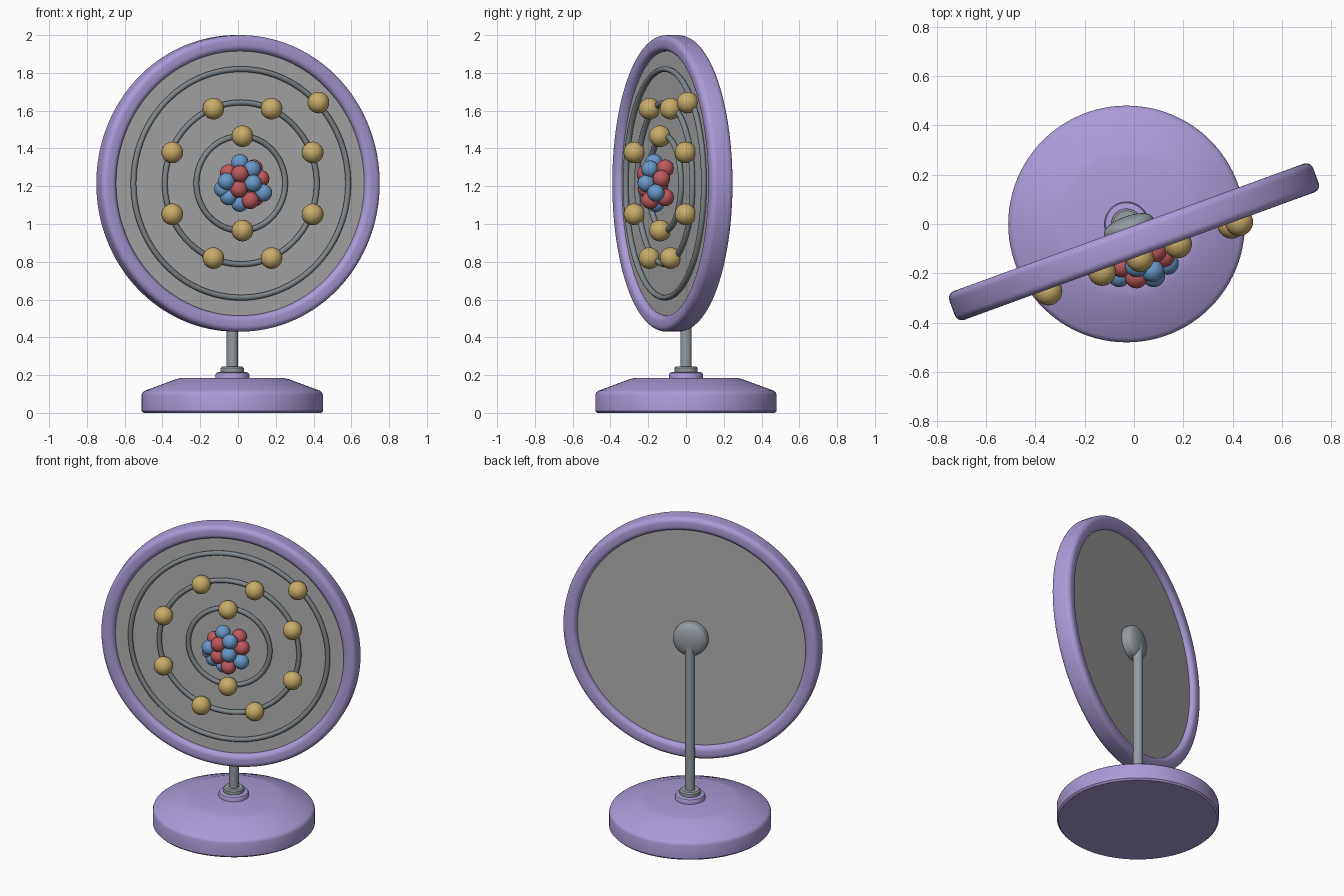
import bpy
import math
from mathutils import Matrix

cube = bpy.data.objects.get("Cube")
if cube:
    bpy.data.objects.remove(cube, do_unlink=True)


def material(name, rgb):
    mat = bpy.data.materials.new(name)
    mat.use_nodes = True
    mat.diffuse_color = (*rgb, 1)
    mat.node_tree.nodes["Principled BSDF"].inputs["Base Color"].default_value = (*rgb, 1)
    return mat


PURPLE = material("lavender plastic", (0.41, 0.33, 0.69))
PANEL = material("panel grey", (0.43, 0.43, 0.43))
METAL = material("steel grey", (0.30, 0.34, 0.37))
WIRE = material("dark steel", (0.22, 0.25, 0.27))
GOLD = material("gold", (0.58, 0.41, 0.14))
RED = material("red", (0.52, 0.10, 0.11))
BLUE = material("blue", (0.14, 0.32, 0.58))

# Frame of the tilted disc: local z points out of its front
DISC = (Matrix.Translation((0, -0.072, 1.215))
        @ Matrix.Rotation(math.radians(20), 4, "Z")
        @ Matrix.Rotation(math.radians(90), 4, "X"))
STAND = Matrix.Translation((-0.03, 0, 0))


def finish(obj, name, mat):
    obj.name = name
    obj.data.materials.append(mat)
    bpy.ops.object.select_all(action="DESELECT")
    obj.select_set(True)
    bpy.context.view_layer.objects.active = obj
    bpy.ops.object.shade_smooth_by_angle(angle=math.radians(35))
    return obj


def lathe(name, profile, mat, frame, closed=False, steps=96):
    """Spin (radius, height) points around local z."""
    verts, faces = [], []
    n = len(profile)
    for i in range(steps):
        a = math.tau * i / steps
        verts += [(r * math.cos(a), r * math.sin(a), h) for r, h in profile]
    for i in range(steps):
        p, q = i * n, (i + 1) % steps * n
        for j in range(n if closed else n - 1):
            k = (j + 1) % n
            faces.append((p + j, q + j, q + k, p + k))
    if not closed:
        faces.append([i * n for i in reversed(range(steps))])
        faces.append([i * n + n - 1 for i in range(steps)])
    mesh = bpy.data.meshes.new(name)
    mesh.from_pydata(verts, [], faces)
    obj = bpy.data.objects.new(name, mesh)
    bpy.context.collection.objects.link(obj)
    obj.matrix_world = frame
    return finish(obj, name, mat)


def ball(name, location, radius, mat):
    bpy.ops.mesh.primitive_uv_sphere_add(segments=32, ring_count=16,
                                         radius=radius, location=location)
    return finish(bpy.context.object, name, mat)


def rounded_box(r0, r1, h, bevel, steps=6):
    """Closed rounded rectangle section between two radii."""
    points = []
    corners = [(r1 - bevel, h - bevel, 0), (r0 + bevel, h - bevel, 90),
               (r0 + bevel, bevel - h, 180), (r1 - bevel, bevel - h, 270)]
    for cx, cz, start in corners:
        for s in range(steps + 1):
            a = math.radians(start + 90 * s / steps)
            points.append((cx + bevel * math.cos(a), cz + bevel * math.sin(a)))
    return points


# Stand
lathe("base", [(0.47, 0), (0.48, 0.01), (0.48, 0.095), (0.475, 0.108),
               (0.462, 0.118), (0.30, 0.178), (0.27, 0.185)], PURPLE, STAND)
lathe("base_collar", [(0.09, 0.18), (0.09, 0.203), (0.085, 0.212), (0.075, 0.216)],
      PURPLE, STAND)
lathe("post_collar", [(0.062, 0.21), (0.062, 0.237), (0.054, 0.245)], METAL, STAND)
lathe("post", [(0.03, 0.2), (0.03, 1.21)], METAL, STAND, steps=32)

# Disc with its rounded rim and the mount behind
lathe("rim", rounded_box(0.70, 0.785, 0.062, 0.03), PURPLE, DISC, closed=True, steps=128)
lathe("panel", [(0.715, -0.03), (0.715, 0.03)], PANEL, DISC, steps=128)
dome = [(0.105 * math.cos(math.radians(a)), -0.068 - 0.04 * math.sin(math.radians(a)))
        for a in range(84, -1, -12)]
lathe("rear_mount", dome + [(0.105, -0.025)], METAL, DISC, steps=48)

# Orbit rings, each with balls at the listed angles
orbits = [("inner", 0.25, [90, 270]),
          ("middle", 0.428, [22.5 + 45 * k for k in range(8)]),
          ("outer", 0.605, [45])]
for label, radius, angles in orbits:
    bpy.ops.mesh.primitive_torus_add(major_radius=radius, minor_radius=0.015,
                                     major_segments=96, minor_segments=12)
    ring = bpy.context.object
    ring.matrix_world = DISC @ Matrix.Translation((0, 0, 0.043))
    finish(ring, label + "_orbit", WIRE)
    for angle in angles:
        a = math.radians(angle)
        spot = Matrix.Translation((radius * math.cos(a), radius * math.sin(a), 0.07))
        ball(label + "_orbit_ball", (DISC @ spot).translation, 0.057, GOLD)

# Central cluster
cluster = {
    "blue": (BLUE, [(0.01, -0.17, 1.325), (0.075, -0.19, 1.29), (-0.06, -0.21, 1.225),
                    (-0.08, -0.18, 1.185), (0.08, -0.21, 1.215), (0.135, -0.16, 1.165),
                    (0.01, -0.16, 1.11), (-0.05, -0.18, 1.145)]),
    "red": (RED, [(0.01, -0.215, 1.265), (-0.05, -0.17, 1.27), (0.005, -0.21, 1.185),
                  (0.12, -0.13, 1.24), (0.065, -0.19, 1.125), (0.085, -0.11, 1.295),
                  (0.03, -0.14, 1.21), (0.09, -0.11, 1.14)]),
}
for label, (mat, spots) in cluster.items():
    for spot in spots:
        ball(label + "_core_ball", spot, 0.046, mat)
